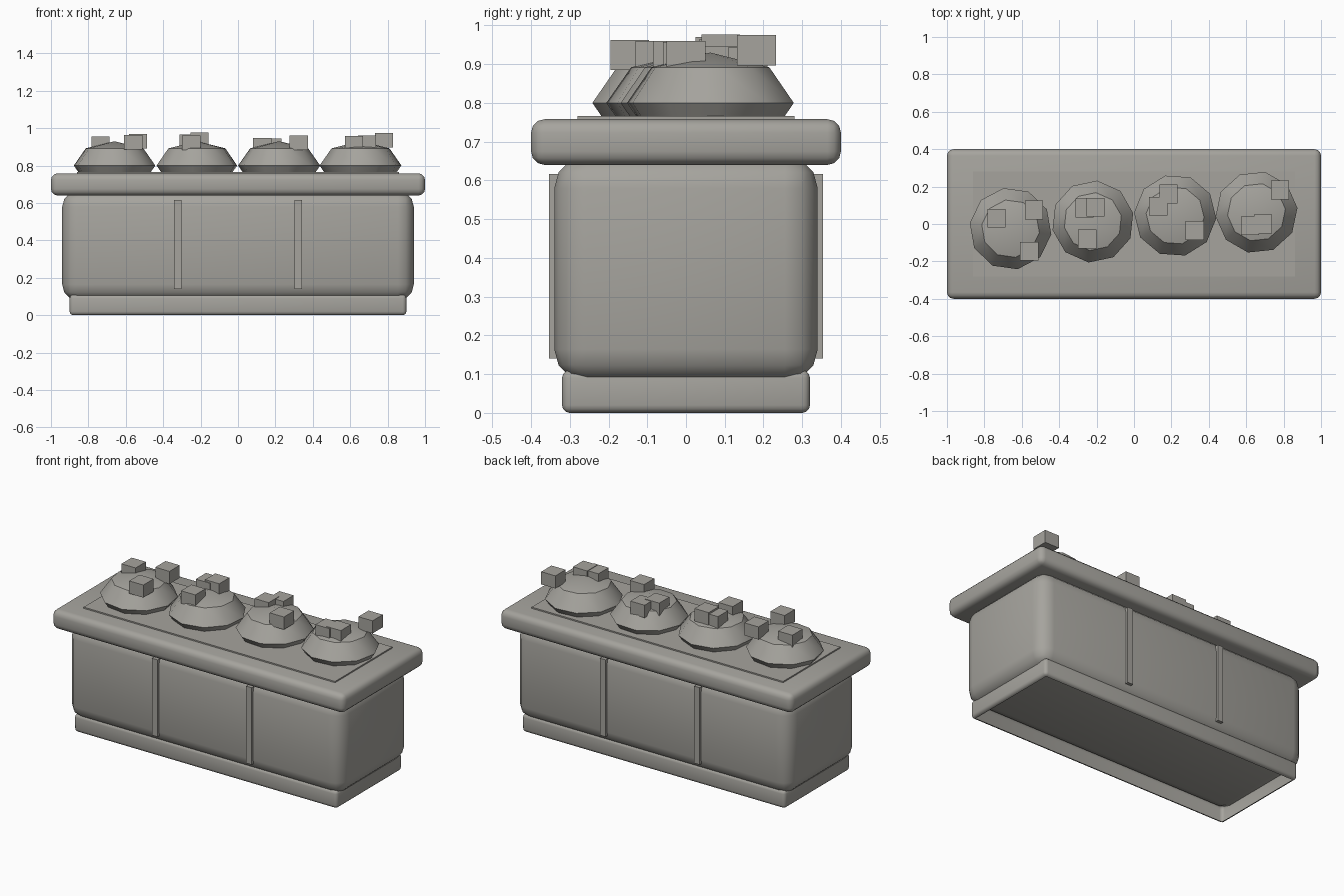
import bpy
import bmesh
import math
from mathutils import Matrix, Vector

if "Cube" in bpy.data.objects:
    bpy.data.objects.remove(bpy.data.objects["Cube"], do_unlink=True)

# Single warm grey stone colour
stone = bpy.data.materials.new("warm_grey")
stone.use_nodes = True
GREY = (0.38, 0.37, 0.34, 1)
stone.diffuse_color = GREY
stone.node_tree.nodes["Principled BSDF"].inputs["Base Color"].default_value = GREY


def finish(name, bm, smooth_angle=None):
    """Turn a bmesh into a named object, optionally smooth shaded."""
    mesh = bpy.data.meshes.new(name)
    bm.to_mesh(mesh)
    bm.free()
    mesh.materials.append(stone)
    obj = bpy.data.objects.new(name, mesh)
    bpy.context.collection.objects.link(obj)
    if smooth_angle:
        bpy.ops.object.select_all(action="DESELECT")
        obj.select_set(True)
        bpy.context.view_layer.objects.active = obj
        bpy.ops.object.shade_smooth_by_angle(angle=math.radians(smooth_angle))
    return obj


def box(name, centre, size, radius=0, open_bottom=False):
    """Axis-aligned box with optional rounded edges or missing underside."""
    bm = bmesh.new()
    bmesh.ops.create_cube(bm, size=1)
    bmesh.ops.scale(bm, vec=size, verts=bm.verts)
    bmesh.ops.translate(bm, vec=centre, verts=bm.verts)
    if radius:
        bmesh.ops.bevel(bm, geom=bm.edges[:], offset=radius, segments=3,
                        profile=0.5, affect="EDGES")
    if open_bottom:
        bm.normal_update()
        lowest = [f for f in bm.faces if f.normal.z < -0.99]
        bmesh.ops.delete(bm, geom=lowest, context="FACES")
    return finish(name, bm, 35 if radius else None)


def bush(name, x, y, turn):
    """Low, faceted, squashed dome of foliage."""
    bm = bmesh.new()
    bmesh.ops.create_uvsphere(bm, u_segments=10, v_segments=4, radius=1)
    place = (Matrix.Translation(Vector((x, y, 0.80)))
             @ Matrix.Rotation(math.radians(turn), 4, "Z")
             @ Matrix.Diagonal((0.22, 0.22, 0.13, 1)))
    bmesh.ops.transform(bm, matrix=place, verts=bm.verts)
    return finish(name, bm, 35)


# Trough: hollow plinth, rounded body, overhanging rim and soil
box("plinth", (0, 0, 0.055), (1.80, 0.64, 0.11), 0.02, open_bottom=True)
box("body", (0, 0, 0.372), (1.88, 0.68, 0.585), 0.085)
box("rim", (0, 0, 0.699), (2.0, 0.80, 0.118), 0.035)
box("soil", (0, 0, 0.75), (1.72, 0.56, 0.032))

# Upright ribs on the front and back
for face, sy in (("front", -1), ("back", 1)):
    for side, sx in (("right", -1), ("left", 1)):
        box(f"{face}_{side}_rib", (sx * 0.322, sy * 0.338, 0.378),
            (0.038, 0.03, 0.476))

# Bushes: centre x, centre y, turn, then blossoms as (x, y, top)
plants = [
    (-0.66, -0.025, 10, [(-0.735, 0.03, 0.955), (-0.535, 0.075, 0.97),
                         (-0.56, -0.145, 0.963)]),
    (-0.22, 0.013, 30, [(-0.265, 0.085, 0.965), (-0.205, 0.09, 0.976),
                        (-0.25, -0.08, 0.96)]),
    (0.22, 0.045, 14, [(0.13, 0.095, 0.947), (0.185, 0.16, 0.944),
                       (0.325, -0.035, 0.96)]),
    (0.655, 0.063, 24, [(0.62, -0.01, 0.957), (0.69, 0.0, 0.96),
                        (0.78, 0.182, 0.975)]),
]
for i, (x, y, turn, blossoms) in enumerate(plants, 1):
    bush(f"bush_{i}", x, y, turn)
    for j, (bx, by, top) in enumerate(blossoms, 1):
        box(f"bush_{i}_blossom_{j}", (bx, by, top - 0.039),
            (0.097, 0.1, 0.078))
